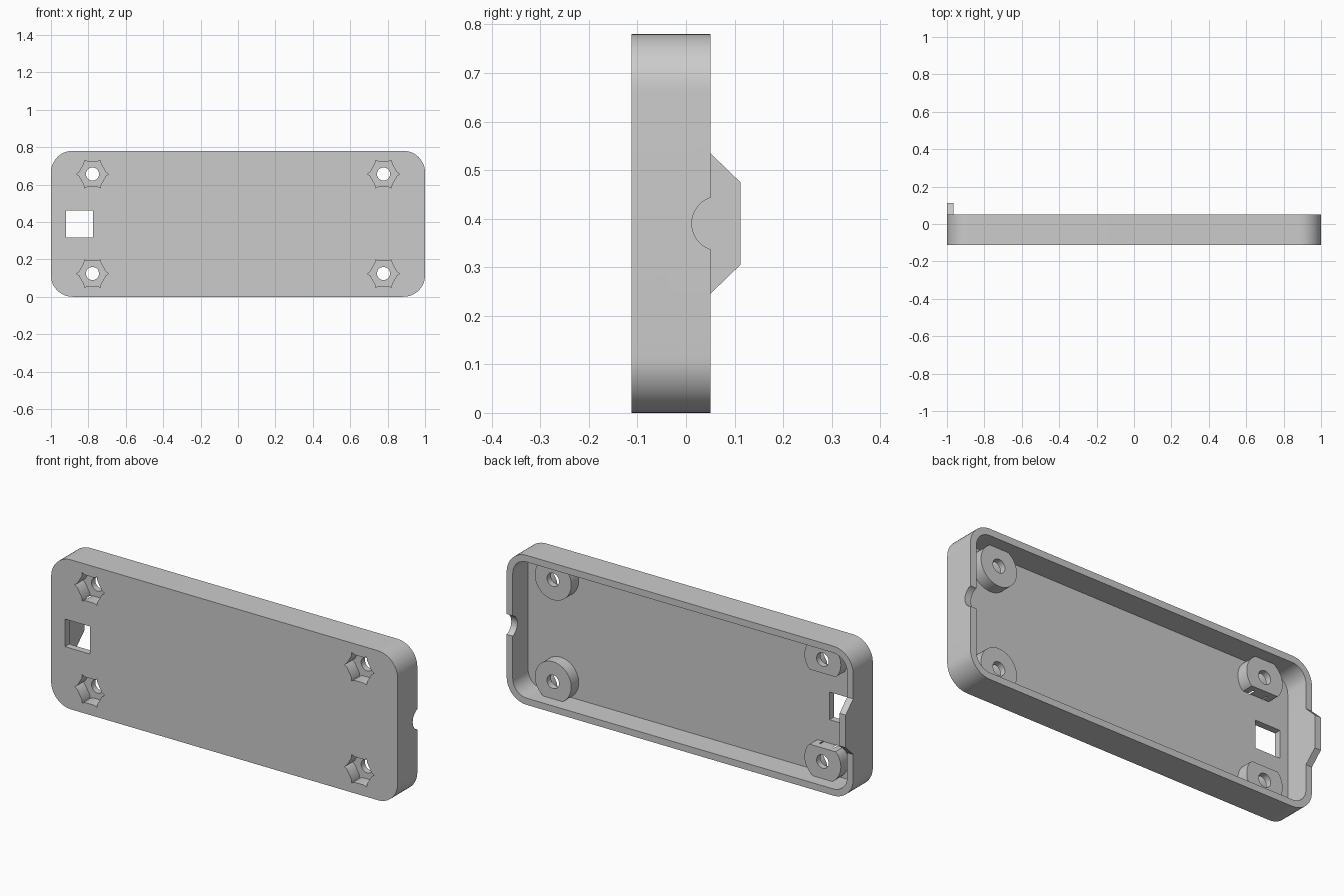
import bpy, bmesh, math
from mathutils import Vector

if "Cube" in bpy.data.objects:
    bpy.data.objects.remove(bpy.data.objects["Cube"], do_unlink=True)

FRONT, RIM, HEIGHT = -0.112, 0.05, 0.78
WALL = 0.035
FLOOR = FRONT + WALL
MID = HEIGHT / 2
BOSS_X, BOSS_DZ, BOSS_TOP = 0.778, 0.266, -0.015

grey = bpy.data.materials.new("plain grey")
grey.use_nodes = True
grey.diffuse_color = (0.6, 0.6, 0.6, 1)
grey.node_tree.nodes["Principled BSDF"].inputs["Base Color"].default_value = (0.6, 0.6, 0.6, 1)


def prism(name, profile, start, end, axis="y"):
    """Extrude a flat profile: (x, z) points along y, or (y, z) points along x."""
    def place(p, t):
        return Vector((p[0], t, p[1])) if axis == "y" else Vector((t, p[0], p[1]))
    bm = bmesh.new()
    base = bm.faces.new([bm.verts.new(place(p, start)) for p in profile])
    moved = bmesh.ops.extrude_face_region(bm, geom=[base])["geom"]
    shift = place((0, 0), end - start)
    bmesh.ops.translate(bm, vec=shift, verts=[v for v in moved if isinstance(v, bmesh.types.BMVert)])
    bmesh.ops.recalc_face_normals(bm, faces=bm.faces)
    mesh = bpy.data.meshes.new(name)
    bm.to_mesh(mesh)
    bm.free()
    mesh.materials.append(grey)
    obj = bpy.data.objects.new(name, mesh)
    bpy.context.collection.objects.link(obj)
    return obj


def circle(cx, cz, r, n=48):
    return [(cx + r * math.cos(math.tau * i / n), cz + r * math.sin(math.tau * i / n)) for i in range(n)]


def rounded_rect(inset, r, steps=12):
    pts = []
    hx, hz = 1 - inset - r, MID - inset - r
    for k, (sx, sz) in enumerate([(1, 1), (-1, 1), (-1, -1), (1, -1)]):
        for i in range(steps + 1):
            a = math.pi / 2 * (k + i / steps)
            pts.append((sx * hx + r * math.cos(a), MID + sz * hz + r * math.sin(a)))
    return pts


def nut_pocket(cx, cz):
    """Hexagon with a small pointed relief at every corner."""
    pts = []
    for k in range(6):
        for offset, r in ((-8, 0.072), (0, 0.086), (8, 0.072)):
            a = math.radians(60 * k + offset)
            pts.append((cx + r * math.cos(a), cz + r * math.sin(a)))
    return pts


def combine(target, tool, operation):
    mod = target.modifiers.new(operation.lower(), "BOOLEAN")
    mod.operation, mod.solver, mod.object = operation, "EXACT", tool
    tool.hide_render = True
    bpy.context.view_layer.objects.active = target
    bpy.ops.object.modifier_apply(modifier=mod.name)
    bpy.data.objects.remove(tool, do_unlink=True)


# Open tray with rounded corners
cover = prism("case_cover", rounded_rect(0, 0.115), FRONT, RIM)
combine(cover, prism("cavity", rounded_rect(WALL, 0.08), FLOOR, RIM + 0.1), "DIFFERENCE")

# Tapered tab rising from the rim at one end
tab = [(0, MID - 0.145), (RIM, MID - 0.145), (0.112, MID - 0.085),
       (0.112, MID + 0.085), (RIM, MID + 0.145), (0, MID + 0.145)]
combine(cover, prism("tab", tab, -1, -1 + WALL, "x"), "UNION")

# Screw bosses; the pair beside the window is cut flat on the facing side
corners = [(sx * BOSS_X, MID + sz * BOSS_DZ, sx, sz) for sx in (-1, 1) for sz in (-1, 1)]
for x, z, sx, sz in corners:
    outline = circle(x, z, 0.105)
    if sx < 0:
        flat = MID + sz * 0.195
        outline = [(px, max(pz, flat) if sz > 0 else min(pz, flat)) for px, pz in outline]
    combine(cover, prism("boss", outline, FLOOR - 0.02, BOSS_TOP), "UNION")

# Nut pockets from the front, screw holes right through
for x, z, sx, sz in corners:
    combine(cover, prism("nut_pocket", nut_pocket(x, z), FRONT - 0.1, -0.047), "DIFFERENCE")
    combine(cover, prism("screw_hole", circle(x, z, 0.035, 32), FRONT - 0.1, RIM), "DIFFERENCE")

# Square window and round cable notch
window = [(-0.92, MID - 0.072), (-0.775, MID - 0.072), (-0.775, MID + 0.072), (-0.92, MID + 0.072)]
combine(cover, prism("window", window, FRONT - 0.1, FLOOR + 0.02), "DIFFERENCE")
combine(cover, prism("notch", circle(0.068, MID, 0.056), 0.9, 1.1, "x"), "DIFFERENCE")

# Smooth rounded walls, keep edges sharp
bpy.ops.object.select_all(action="DESELECT")
cover.select_set(True)
bpy.context.view_layer.objects.active = cover
bpy.ops.object.shade_smooth_by_angle(angle=math.radians(30))
